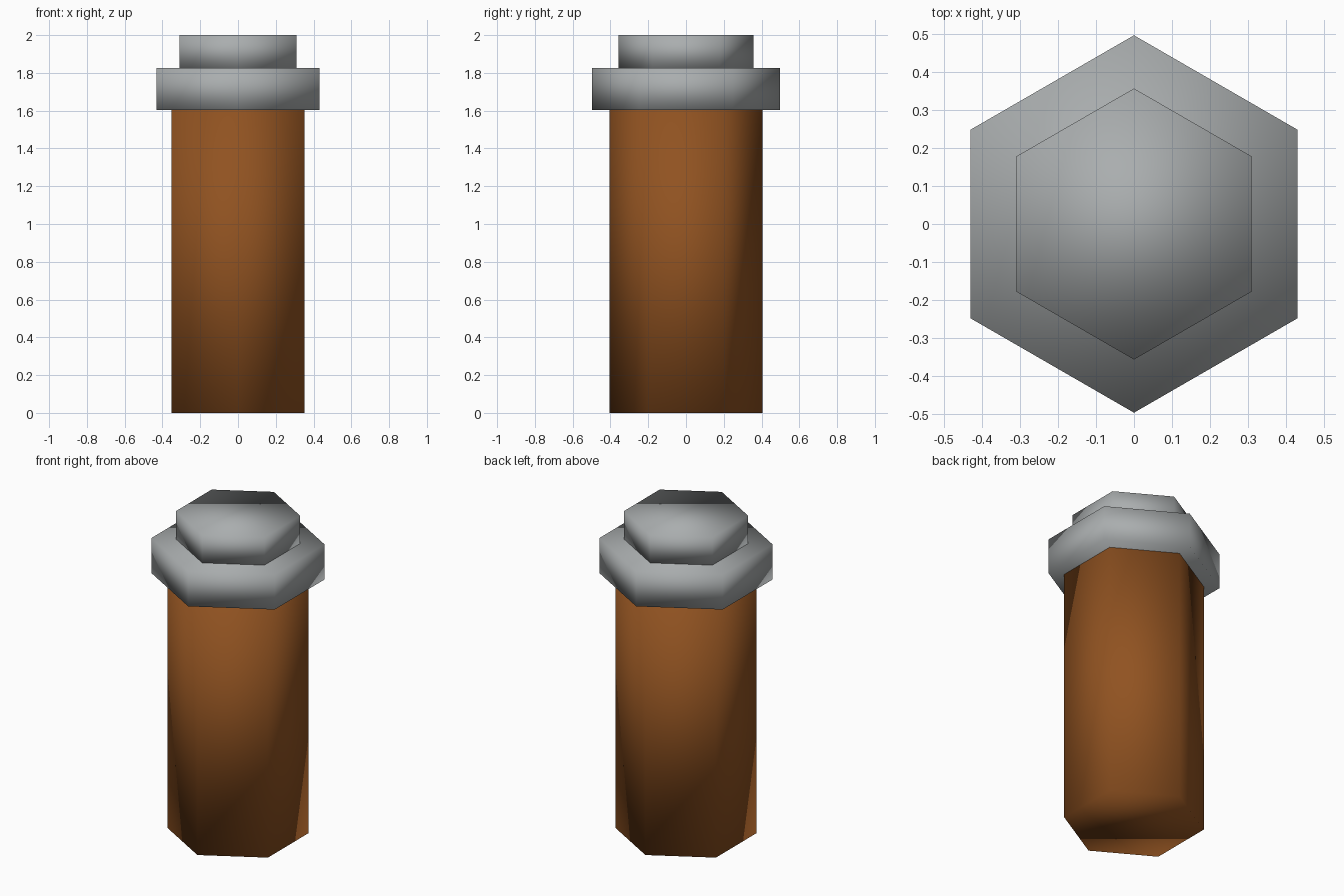
import bpy, bmesh, math

if "Cube" in bpy.data.objects:
    bpy.data.objects.remove(bpy.data.objects["Cube"])


def material(name, color):
    m = bpy.data.materials.new(name)
    m.diffuse_color = (*color, 1.0)
    m.use_nodes = True
    m.node_tree.nodes["Principled BSDF"].inputs["Base Color"].default_value = m.diffuse_color
    return m


brown = material("brown", (0.28, 0.085, 0.015))
grey = material("grey metal", (0.40, 0.42, 0.425))


def hex_prism(name, radius, z0, z1, mat):
    """Six-sided closed prism with corners on the y axis, smooth shaded."""
    bm = bmesh.new()
    rings = []
    for z in (z0, z1):
        rings.append([bm.verts.new((radius * math.cos(math.radians(90 + 60 * i)),
                                    radius * math.sin(math.radians(90 + 60 * i)), z))
                      for i in range(6)])
    low, high = rings
    bm.faces.new(low[::-1])
    bm.faces.new(high)
    for i in range(6):
        j = (i + 1) % 6
        bm.faces.new((low[i], low[j], high[j], high[i]))
    bmesh.ops.recalc_face_normals(bm, faces=bm.faces)
    for f in bm.faces:
        f.smooth = True
    me = bpy.data.meshes.new(name)
    bm.to_mesh(me)
    bm.free()
    me.materials.append(mat)
    ob = bpy.data.objects.new(name, me)
    bpy.context.collection.objects.link(ob)
    return ob


# Long wooden shaft, wide collar and small cap
hex_prism("shaft", 0.405, 0.0, 1.604, brown)
hex_prism("collar", 0.497, 1.604, 1.825, grey)
hex_prism("cap", 0.357, 1.825, 2.0, grey)
